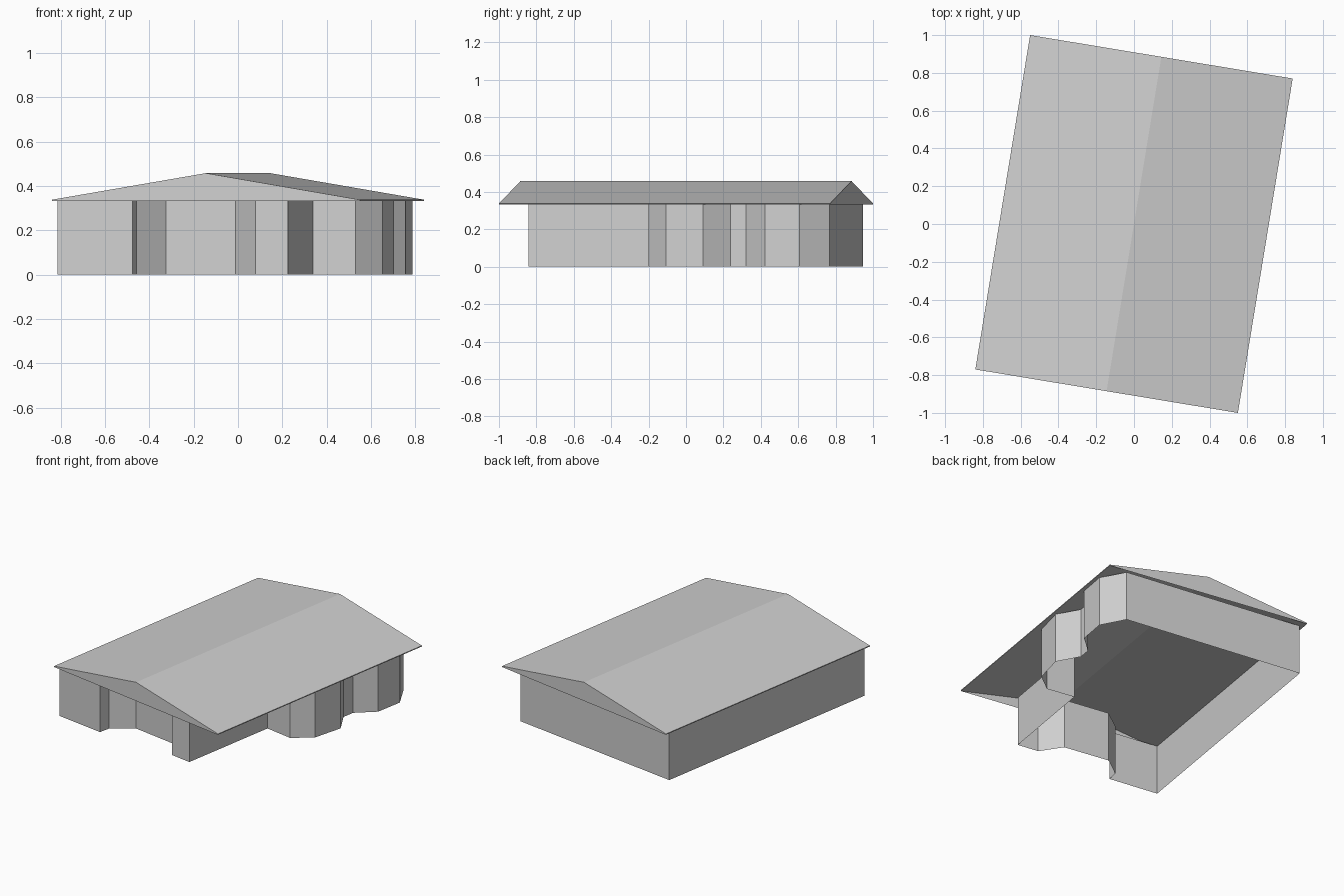
import bpy
import bmesh
from mathutils import Vector

cube = bpy.data.objects.get("Cube")
if cube:
    bpy.data.objects.remove(cube, do_unlink=True)

grey = bpy.data.materials.new("plain grey")
grey.use_nodes = True
colour = (0.63, 0.63, 0.63, 1)
grey.diffuse_color = colour
grey.node_tree.nodes["Principled BSDF"].inputs["Base Color"].default_value = colour

EAVE, RIDGE, SHEET = 0.338, 0.458, 0.006
across = Vector((0.695, -0.115, 0))   # ridge to eave
along = Vector((0.145, 0.885, 0))     # middle to gable end


def sweep(name, points, offset, closed_ends):
    """Extrude a closed outline by an offset, with or without end caps."""
    bm = bmesh.new()
    start = [bm.verts.new(p) for p in points]
    end = [bm.verts.new(p + offset) for p in points]
    for i in range(len(points)):
        j = (i + 1) % len(points)
        bm.faces.new((start[i], start[j], end[j], end[i]))
    if closed_ends:
        bm.faces.new(start[::-1])
        bm.faces.new(end)
        bmesh.ops.recalc_face_normals(bm, faces=bm.faces)
    return finish(name, bm)


def finish(name, bm):
    mesh = bpy.data.meshes.new(name)
    bm.to_mesh(mesh)
    bm.free()
    mesh.materials.append(grey)
    obj = bpy.data.objects.new(name, mesh)
    bpy.context.collection.objects.link(obj)
    return obj


def section(side, z, end):
    return across * side + along * end + Vector((0, 0, z))


# Walls: counter-clockwise plan, open above and below
plan = [
    (-0.815, -0.75), (-0.475, -0.80), (-0.458, -0.725), (-0.325, -0.63),
    (-0.012, -0.68), (0.08, -0.82), (0.225, -0.842), (0.338, -0.167),
    (0.53, -0.20), (0.652, -0.108), (0.705, 0.092), (0.625, 0.237),
    (0.638, 0.32), (0.755, 0.423), (0.788, 0.608), (0.703, 0.768),
    (-0.536, 0.945),
]
sweep("outer_walls", [Vector((x, y, 0)) for x, y in plan],
      Vector((0, 0, EAVE - 0.002)), False)

# Roof: thin pitched sheet swept from one gable to the other
chevron = [(-1, EAVE), (0, RIDGE), (1, EAVE),
           (1, EAVE - SHEET), (0, RIDGE - SHEET), (-1, EAVE - SHEET)]
sweep("pitched_roof", [section(s, z, -1) for s, z in chevron], along * 2, True)

# Gables: a triangle closing each end of the roof
for name, end in (("front_gable", -1), ("back_gable", 1)):
    bm = bmesh.new()
    corners = [section(s * -end, z, end * 1.0005)
               for s, z in ((-1, EAVE - SHEET), (1, EAVE - SHEET), (0, RIDGE))]
    bm.faces.new([bm.verts.new(c) for c in corners])
    finish(name, bm)
